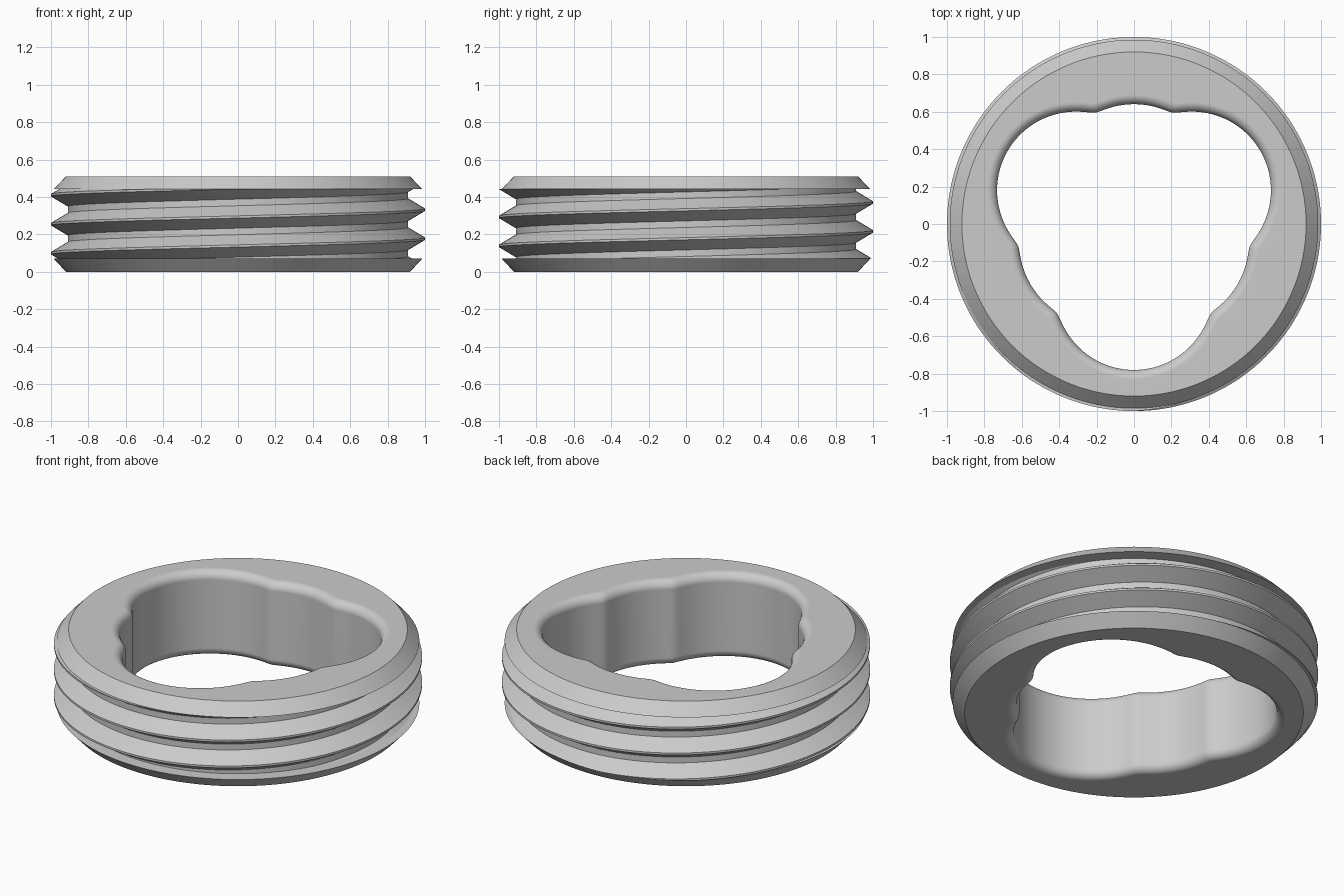
import bpy, bmesh, math

cube = bpy.data.objects.get("Cube")
if cube:
    bpy.data.objects.remove(cube, do_unlink=True)

COLUMNS = 288
HEIGHT, LOW, HIGH = 0.51, 0.07, 0.442      # total height, thread limits
PITCH, CREST, ROOT = 0.155, 1.0, 0.91
FLAT, FLANK = 0.006, 0.06                  # half crest width, crest centre to root
RIM, LIP, FILLET = 0.92, 0.985, 0.05


def bore_radius(a):
    """Three round lobes joined by shallow arcs."""
    third = 2 * math.pi / 3
    phi = abs((a + math.pi / 2 + third / 2) % third - third / 2)
    lobe = 0.361 * math.cos(phi) + math.sqrt(0.419**2 - (0.361 * math.sin(phi))**2)
    arc = 0.64 - 0.02 * ((math.pi / 3 - phi) / 0.35)**2
    return (lobe + arc + math.sqrt((lobe - arc)**2 + 0.02**2)) / 2


def bore_point(a, offset):
    """Point on the bore outline, moved outwards along its normal."""
    def p(t):
        r = bore_radius(t)
        return r * math.cos(t), r * math.sin(t)
    (x, y), (x0, y0), (x1, y1) = p(a), p(a - 0.005), p(a + 0.005)
    tx, ty = x1 - x0, y1 - y0
    n = math.hypot(tx, ty)
    return x + offset * ty / n, y - offset * tx / n


def thread_radius(z, crest):
    d = abs((z - crest + PITCH / 2) % PITCH - PITCH / 2)
    t = min(max((d - FLAT) / (FLANK - FLAT), 0), 1)
    return CREST + (ROOT - CREST) * t


def section(a):
    """Closed cross-section of the ring at one angle."""
    c, s = math.cos(a), math.sin(a)
    crest = 0.177 + PITCH * a / (2 * math.pi)
    outer = [(RIM, 0), (LIP, LOW)]
    for k in range(-3, 4):
        for d in (-FLANK, -FLAT, FLAT, FLANK):
            z = min(max(crest + k * PITCH + d, LOW), HIGH)
            outer.append((thread_radius(z, crest), z))
    outer += [(LIP, HIGH), (RIM, HEIGHT)]
    pts = [(r * c, r * s, z) for r, z in outer]
    # rounded bore edges, top then bottom
    steps = [i * math.pi / 16 for i in range(9)]
    arc = [(FILLET * (1 - math.sin(t)), FILLET * (1 - math.cos(t))) for t in steps]
    bore = [(o, HEIGHT - d) for o, d in arc] + [(o, d) for o, d in reversed(arc)]
    for o, z in bore:
        pts.append((*bore_point(a, o), z))
    return pts


# Threaded ring: sections swept round the axis
bm = bmesh.new()
columns = [[bm.verts.new(p) for p in section(2 * math.pi * i / COLUMNS)]
           for i in range(COLUMNS + 1)]
for left, right in zip(columns, columns[1:]):
    n = len(left)
    for j in range(n):
        k = (j + 1) % n
        bm.faces.new((left[j], right[j], right[k], left[k]))
bmesh.ops.remove_doubles(bm, verts=bm.verts, dist=0.0002)
bmesh.ops.recalc_face_normals(bm, faces=bm.faces)

mesh = bpy.data.meshes.new("threaded_ring")
bm.to_mesh(mesh)
bm.free()
ring = bpy.data.objects.new("threaded_ring", mesh)
bpy.context.collection.objects.link(ring)

# Plain grey finish
grey = bpy.data.materials.new("light_grey")
grey.use_nodes = True
colour = (0.6, 0.6, 0.6, 1)
grey.diffuse_color = colour
grey.node_tree.nodes["Principled BSDF"].inputs["Base Color"].default_value = colour
mesh.materials.append(grey)

# Smooth curved walls, crisp thread edges
bpy.ops.object.select_all(action="DESELECT")
ring.select_set(True)
bpy.context.view_layer.objects.active = ring
bpy.ops.object.shade_smooth_by_angle(angle=math.radians(30))
weighted = ring.modifiers.new("flat_face_normals", "WEIGHTED_NORMAL")
weighted.keep_sharp = True
